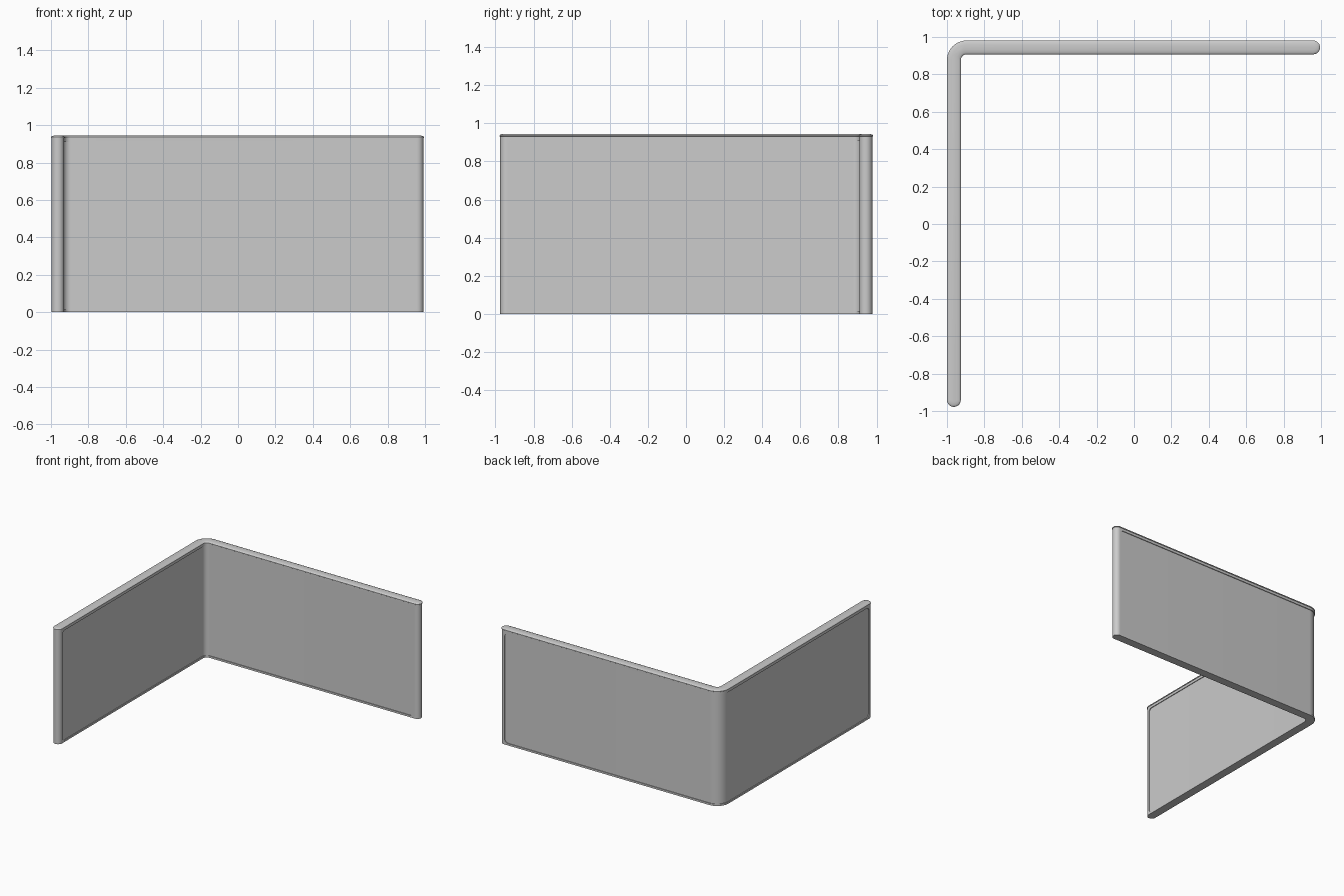
import bpy, bmesh
from math import sin, cos, pi, sqrt
from mathutils import Vector

if "Cube" in bpy.data.objects:
    bpy.data.objects.remove(bpy.data.objects["Cube"])

CX, CY = -0.963, 0.944          # wall centre lines
R = 0.068                       # centre-line corner radius
Y0, X1 = -0.941, 0.958          # free ends of the two legs


def stations(a=0.0, rc=0.0):
    """(point, left normal, distance to free end) along the bent centre line."""
    ds = [a + rc * (1 - cos(pi / 2 * i / 6)) for i in range(7)] if rc else [a]
    out = [(Vector((CX, Y0 + d)), Vector((-1, 0)), d) for d in ds]
    for i in range(13):
        t = pi - pi / 2 * i / 12
        n = Vector((cos(t), sin(t)))
        out.append((Vector((CX + R, CY - R)) + n * R, n, 1.0))
    out += [(Vector((X1 - d, CY)), Vector((0, 1)), d) for d in reversed(ds)]
    return out


def finish(name, bm):
    bmesh.ops.recalc_face_normals(bm, faces=bm.faces)
    me = bpy.data.meshes.new(name)
    bm.to_mesh(me)
    bm.free()
    ob = bpy.data.objects.new(name, me)
    bpy.context.collection.objects.link(ob)
    return ob


def skin(bm, rings, closed_caps=True):
    for a, b in zip(rings, rings[1:]):
        for i in range(len(a)):
            j = (i + 1) % len(a)
            bm.faces.new((a[i], a[j], b[j], b[i]))
    if closed_caps:
        bm.faces.new(rings[0])
        bm.faces.new(rings[-1])


def round_wall(name, layers):
    """Bent wall with semicircular ends, lofted through (half width, z)."""
    bm = bmesh.new()
    st, rings = stations(), []
    for h, z in layers:
        pts = [p + n * h for p, n, _ in st]
        pts += [Vector((X1 + h * sin(pi * i / 12), CY + h * cos(pi * i / 12))) for i in range(1, 12)]
        pts += [p - n * h for p, n, _ in reversed(st)]
        pts += [Vector((CX + h * cos(pi * i / 12), Y0 - h * sin(pi * i / 12))) for i in range(1, 12)]
        rings.append([bm.verts.new((p.x, p.y, z)) for p in pts])
    skin(bm, rings)
    return finish(name, bm)


def sheet(name, h, z0, z1, a, rc):
    """Bent sheet with rounded corners at its free ends."""
    bm = bmesh.new()
    rings = []
    for p, n, d in stations(a, rc):
        u = max(0.0, rc - (d - a))
        c = rc - sqrt(max(0.0, rc * rc - u * u))
        q, w = p + n * h, p - n * h
        rings.append([bm.verts.new(v) for v in (
            (q.x, q.y, z0 + c), (q.x, q.y, z1 - c), (w.x, w.y, z1 - c), (w.x, w.y, z0 + c))])
    skin(bm, rings)
    return finish(name, bm)


# Frame with a rounded window cut through both legs
frame = round_wall("frame", [(0.034, 0.0), (0.034, 0.932)])
cutter = sheet("window_cutter", 0.05, 0.015, 0.91, 0.006, 0.03)
cutter.hide_render = True
cutter.hide_viewport = True
mod = frame.modifiers.new("window", 'BOOLEAN')
mod.object = cutter
mod.solver = 'EXACT'

# Recessed panel filling the window
panel = sheet("panel", 0.028, 0.012, 0.913, 0.003, 0.03)

# Rounded cap rail along the top
cap = round_wall("cap_rail", [(0.034, 0.93), (0.037, 0.932), (0.037, 0.936),
                              (0.034, 0.940), (0.026, 0.943), (0.012, 0.945)])

for ob in (frame, panel, cap):
    bpy.ops.object.select_all(action='DESELECT')
    ob.select_set(True)
    bpy.context.view_layer.objects.active = ob
    for m in list(ob.modifiers):
        bpy.ops.object.modifier_apply(modifier=m.name)
    bpy.ops.object.shade_smooth_by_angle(angle=0.6)
bpy.data.objects.remove(cutter)
